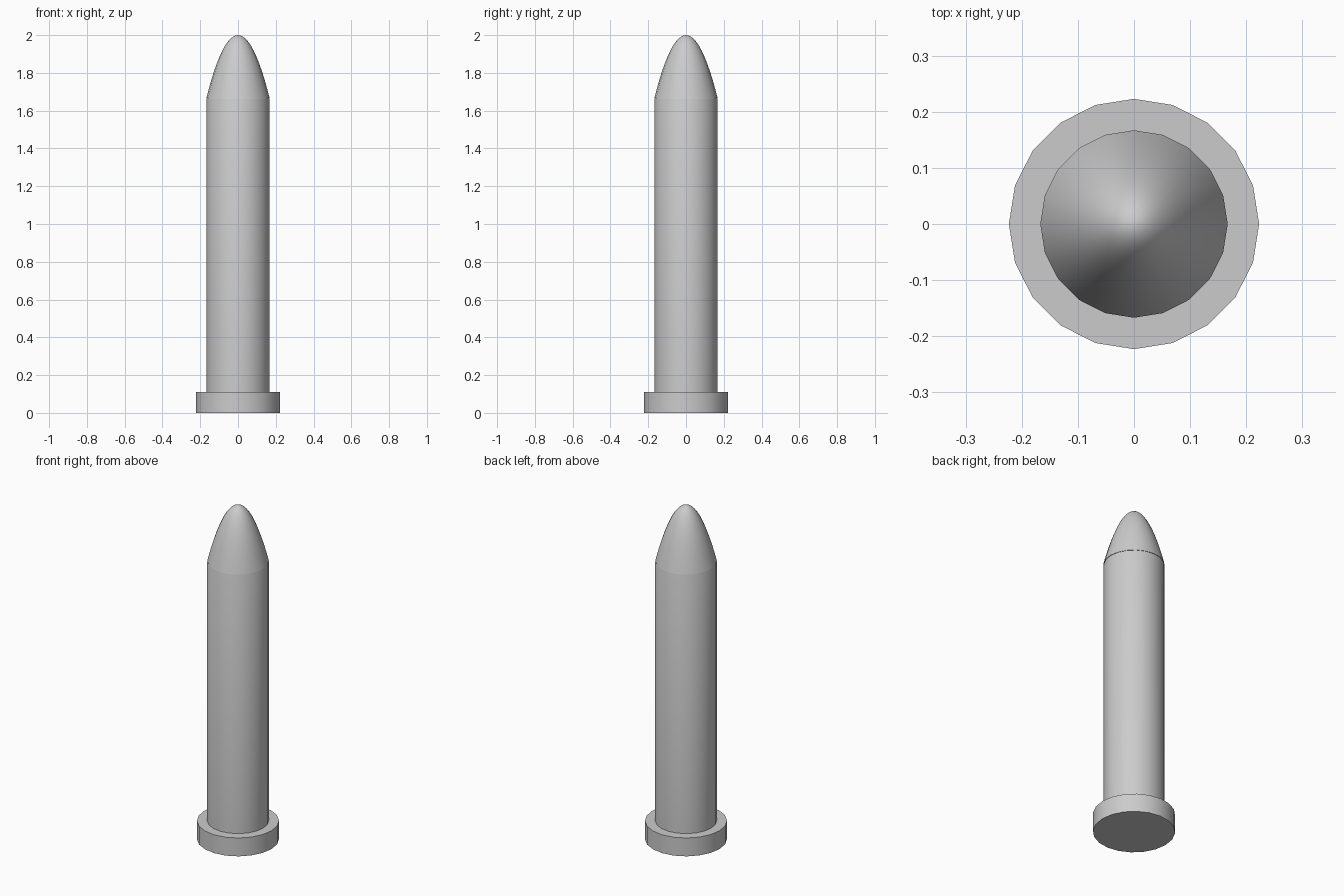
import bpy, bmesh, math

cube = bpy.data.objects.get("Cube")
if cube:
    bpy.data.objects.remove(cube, do_unlink=True)

SIDES = 20
BASE_R, BASE_H = 0.223, 0.11
BODY_R, BODY_TOP = 0.167, 1.66
NOSE_Z, TIP_Z = 1.668, 2.0

grey = bpy.data.materials.new("plain grey")
grey.use_nodes = True
colour = (0.6, 0.6, 0.6, 1)
grey.diffuse_color = colour
grey.node_tree.nodes["Principled BSDF"].inputs["Base Color"].default_value = colour


def lathe(name, profile):
    """Turn (radius, height) points around z, capping open ends."""
    bm = bmesh.new()
    rings = []
    for r, z in profile:
        if r == 0:
            rings.append([bm.verts.new((0, 0, z))] * SIDES)
        else:
            angles = [math.tau * i / SIDES for i in range(SIDES)]
            rings.append([bm.verts.new((r * math.cos(a), r * math.sin(a), z)) for a in angles])
    for low, high in zip(rings, rings[1:]):
        for i in range(SIDES):
            j = (i + 1) % SIDES
            corners = [low[i], low[j], high[j], high[i]]
            bm.faces.new(list(dict.fromkeys(corners)))
    bm.faces.new(rings[0][::-1])
    if profile[-1][0] > 0:
        bm.faces.new(rings[-1])
    mesh = bpy.data.meshes.new(name)
    bm.to_mesh(mesh)
    bm.free()
    mesh.materials.append(grey)
    obj = bpy.data.objects.new(name, mesh)
    bpy.context.collection.objects.link(obj)
    bpy.ops.object.select_all(action='DESELECT')
    obj.select_set(True)
    bpy.context.view_layer.objects.active = obj
    bpy.ops.object.shade_smooth_by_angle(angle=math.radians(30))
    return obj


# Flat round flange at the bottom
lathe("base_flange", [(BASE_R, 0), (BASE_R, BASE_H)])

# Long straight shaft with a slight step in under the nose
lathe("shaft", [(BODY_R, BASE_H), (BODY_R, BODY_TOP), (BODY_R - 0.003, NOSE_Z)])

# Rounded pointed nose, following a parabola
STEPS = 14
nose = [(BODY_R * (1 - k / STEPS), TIP_Z - (TIP_Z - NOSE_Z) * (1 - k / STEPS) ** 2)
        for k in range(STEPS + 1)]
lathe("nose_cone", nose)
